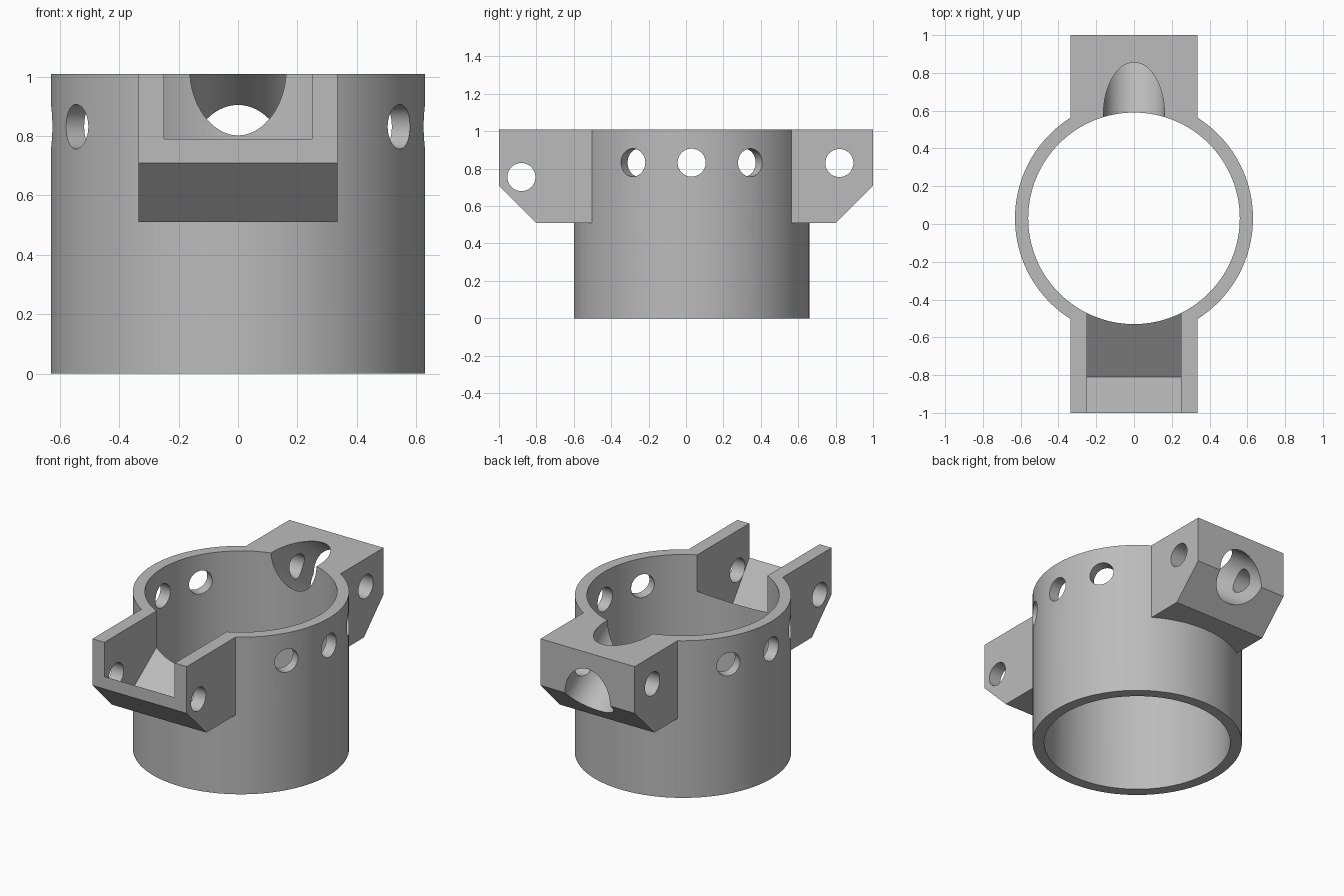
import bpy, bmesh, math
from mathutils import Vector

CY = 0.03          # ring centre along y
H = 1.01           # overall height

cube = bpy.data.objects.get("Cube")
if cube:
    bpy.data.objects.remove(cube, do_unlink=True)

grey = bpy.data.materials.new("plain_grey")
grey.use_nodes = True
grey.diffuse_color = (0.5, 0.5, 0.5, 1)
grey.node_tree.nodes["Principled BSDF"].inputs["Base Color"].default_value = (0.5, 0.5, 0.5, 1)


def cylinder(name, centre, axis, radius, length, sides=48):
    bpy.ops.mesh.primitive_cylinder_add(vertices=sides, radius=radius, depth=length, location=centre)
    ob = bpy.context.object
    ob.name = name
    ob.rotation_euler = Vector(axis).to_track_quat('Z', 'Y').to_euler()
    return ob


def prism(name, profile, half_width):
    """Extrude a (y, z) profile along x."""
    bm = bmesh.new()
    face = bm.faces.new([bm.verts.new((-half_width, y, z)) for y, z in profile])
    new = bmesh.ops.extrude_face_region(bm, geom=[face])["geom"]
    moved = [v for v in new if isinstance(v, bmesh.types.BMVert)]
    bmesh.ops.translate(bm, verts=moved, vec=(2 * half_width, 0, 0))
    bmesh.ops.recalc_face_normals(bm, faces=bm.faces)
    mesh = bpy.data.meshes.new(name)
    bm.to_mesh(mesh)
    bm.free()
    ob = bpy.data.objects.new(name, mesh)
    bpy.context.collection.objects.link(ob)
    return ob


def combine(target, tool, operation):
    mod = target.modifiers.new(tool.name, 'BOOLEAN')
    mod.operation, mod.solver, mod.object = operation, 'EXACT', tool
    bpy.context.view_layer.objects.active = target
    bpy.ops.object.modifier_apply(modifier=mod.name)
    bpy.data.objects.remove(tool, do_unlink=True)


# Round collar with a chamfered block at front and back
collar = cylinder("collar_body", (0, CY, H / 2), (0, 0, 1), 0.63, H, 128)
for name, s in (("front_block", -1), ("back_block", 1)):
    profile = [(0.3 * s, 0.51), (0.8 * s, 0.51), (s, 0.71), (s, H), (0.3 * s, H)]
    combine(collar, prism(name, profile, 0.335), 'UNION')

# Main bore
combine(collar, cylinder("main_bore", (0, CY, H / 2), (0, 0, 1), 0.56, 3, 128), 'DIFFERENCE')

# Tilted V-floored pocket in the front block
pocket = [(-1.1, 0.79), (-1, 0.79), (-0.81, 0.53), (-0.3, 0.9), (-0.3, 1.2), (-1.1, 1.2)]
combine(collar, prism("front_pocket", pocket, 0.25), 'DIFFERENCE')

# Slanted round channel through the back block
slope = math.radians(36)
axis = (0, math.cos(slope), -math.sin(slope))
combine(collar, cylinder("slanted_channel", (0, 0.855, 0.81), axis, 0.162, 1.6, 64), 'DIFFERENCE')

# Cross pin holes through the blocks
for name, y, z in (("front_pin_hole", -0.88, 0.755), ("back_pin_hole", 0.82, 0.83)):
    combine(collar, cylinder(name, (0, y, z), (1, 0, 0), 0.075, 1), 'DIFFERENCE')

# Radial holes through both sides of the wall
for angle in (-30, 0, 30):
    a = math.radians(angle)
    direction = (math.cos(a), math.sin(a), 0)
    combine(collar, cylinder("radial_hole", (0, CY, 0.832), direction, 0.075, 1.6), 'DIFFERENCE')

# Finish
collar.data.materials.clear()
collar.data.materials.append(grey)
for poly in collar.data.polygons:
    poly.material_index = 0
bpy.ops.object.select_all(action='DESELECT')
collar.select_set(True)
bpy.context.view_layer.objects.active = collar
bpy.ops.object.shade_smooth_by_angle(angle=math.radians(30))
